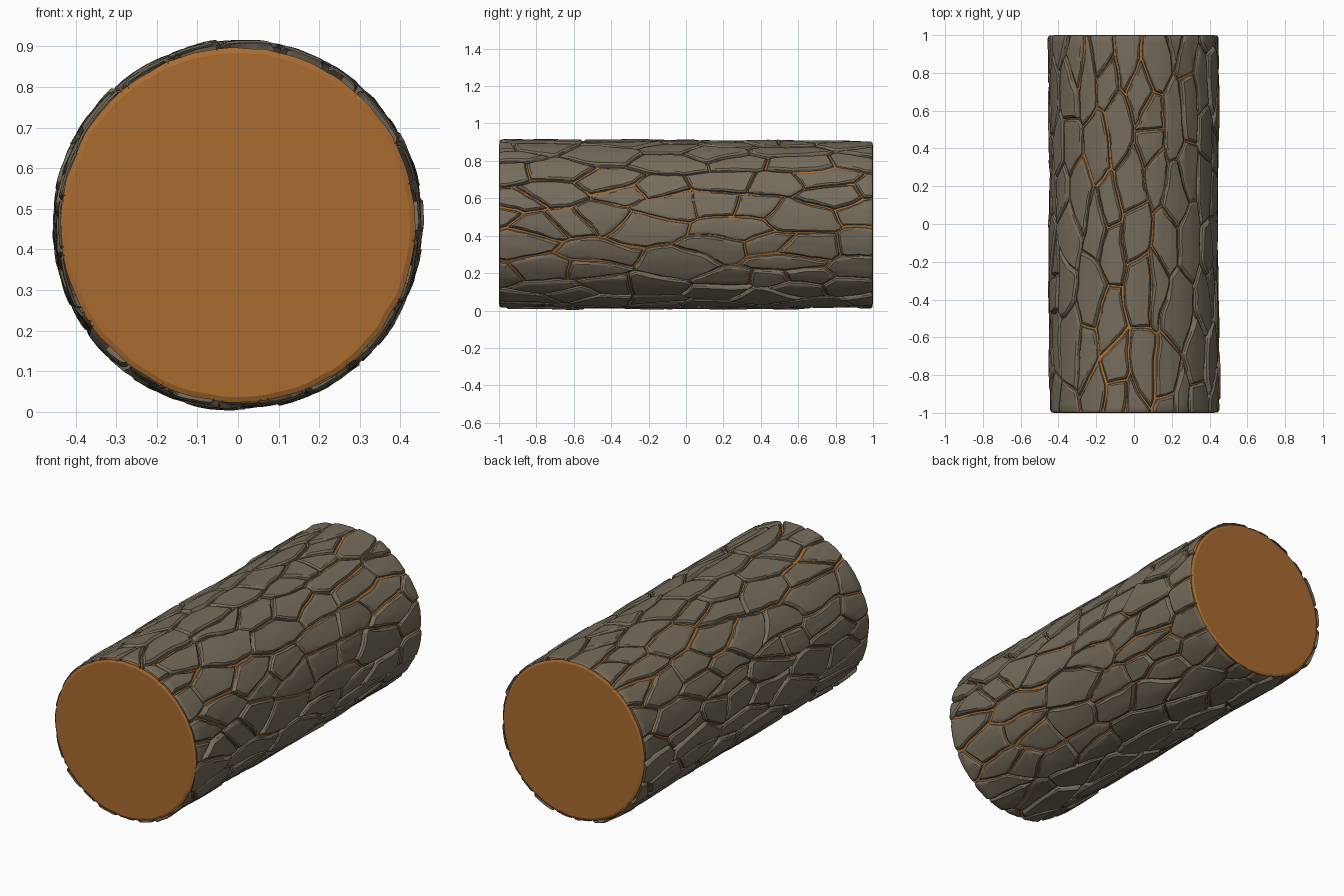
import bpy, bmesh, math, random
from mathutils import Vector, Matrix, noise

if "Cube" in bpy.data.objects:
    bpy.data.objects.remove(bpy.data.objects["Cube"])

random.seed(11)
R = 0.45                       # nominal bark radius
AXIS_Z = 0.46                  # height of the log axis
CIRC = 2 * math.pi * R
COLS, ROWS = 20, 8             # bark plates around / along the log
STRETCH = 0.42                 # plates are elongated along the log


def material(name, rgb):
    m = bpy.data.materials.new(name)
    m.diffuse_color = (*rgb, 1)
    m.use_nodes = True
    m.node_tree.nodes["Principled BSDF"].inputs["Base Color"].default_value = m.diffuse_color
    return m


bark_mat = material("bark_grey_brown", (0.18, 0.15, 0.105))
wood_mat = material("cut_wood_orange", (0.40, 0.15, 0.03))


def make_object(name, verts, faces, mat, angle):
    me = bpy.data.meshes.new(name)
    me.from_pydata(verts, [], faces)
    me.materials.append(mat)
    for p in me.polygons:
        p.use_smooth = True
    me.set_sharp_from_angle(angle=math.radians(angle))
    ob = bpy.data.objects.new(name, me)
    bpy.context.collection.objects.link(ob)
    return ob


def on_log(angle, r, y):
    return Vector((r * math.sin(angle), y, AXIS_Z + r * math.cos(angle)))


def ramp(x, a, b):
    return min(1.0, max(0.0, (x - a) / (b - a)))


# --- plate centres: staggered, jittered grid on the unrolled surface ---
seeds = []
for j in range(ROWS):
    for i in range(COLS):
        u = (i + 0.5 * (j % 2) + random.uniform(-0.42, 0.42)) * CIRC / COLS
        v = -1.12 + 2.24 * (j + 0.5 + random.uniform(-0.48, 0.48)) / ROWS
        seeds.append((u, v))
wrapped = [(u + k * CIRC, v) for u, v in seeds for k in (-1, 0, 1)]


def bark_plate(su, sv):
    """One plate: a flat patch trimmed by its neighbours, with bevelled rim."""
    gap = random.choice((0.0012, 0.002, 0.003, 0.004, 0.006))
    lift = random.uniform(-0.005, 0.005)
    tilt_u, tilt_v = random.uniform(-0.06, 0.06), random.uniform(-0.02, 0.02)
    near = sorted(wrapped, key=lambda s: (s[0] - su) ** 2 + ((s[1] - sv) * STRETCH) ** 2)[1:17]
    planes = []
    for nu, nv in near:
        n = Vector((su - nu, (sv - nv) * STRETCH ** 2, 0)).normalized()
        planes.append((Vector(((su + nu) / 2, (sv + nv) / 2, 0)), n))

    bm = bmesh.new()
    bmesh.ops.create_grid(bm, x_segments=26, y_segments=22, size=1,
                          matrix=Matrix.Translation((su, sv, 0)) @ Matrix.Diagonal((0.22, 0.5, 1, 1)))

    def cut(co, n, clear):
        res = bmesh.ops.bisect_plane(bm, geom=bm.verts[:] + bm.edges[:] + bm.faces[:], dist=1e-5,
                                     plane_co=co, plane_no=n, clear_inner=clear)
        return len(res["geom_cut"]) > 0

    rims = [(c, n) for c, n in planes if cut(c + n * gap, n, True)]
    for end in (-1, 1):
        n = Vector((0, -end, 0))
        if cut(Vector((0, end * 0.997, 0)), n, True):
            cut(Vector((0, end * 0.985, 0)), n, False)
    for extra in (0.004, 0.013):
        for c, n in rims:
            cut(c + n * (gap + extra), n, False)
    bm.verts.index_update()

    out = []
    for vert in bm.verts:
        u, v = vert.co.x, vert.co.y
        d = min((vert.co - c).dot(n) for c, n in planes) - gap
        a = u / R
        p = Vector((math.sin(a) * R, v, math.cos(a) * R))
        # wandering cracks
        q = Vector((p.x * 7, p.y * 5, p.z * 7))
        a += (noise.noise(q) * 0.022 + noise.noise(q * 4) * 0.006) / R
        y = v + noise.noise(q + Vector((9, 3, 5))) * 0.03 * ramp(1 - abs(v), 0, 0.15)
        # plate height: steep wall, rounded shoulder, grainy top
        grain = noise.noise(Vector((p.x * 32, p.y * 5, p.z * 32))) * 0.0025
        broad = noise.noise(p * 3.2) * 0.006
        top = 0.4505 + lift + broad + grain + tilt_u * (u - su) + tilt_v * (v - sv)
        top = min(0.4595, max(0.441, top))
        r = 0.428 + (top - 0.428) * (0.68 * ramp(d, 0, 0.004) + 0.32 * ramp(d, 0.004, 0.013))
        r -= 0.006 * (1 - ramp(1 - abs(v), 0.003, 0.015))
        out.append(on_log(a, r, y))
    faces = [[x.index for x in f.verts] for f in bm.faces]
    bm.free()
    return out, faces


# --- bark: all plates wrapped around the log ---
verts, faces = [], []
for su, sv in seeds:
    pv, pf = bark_plate(su, sv)
    base = len(verts)
    verts += pv
    faces += [[i + base for i in f] for f in pf]
make_object("bark", verts, faces, bark_mat, 32)

# --- wood core: lathed, with chamfered cut ends and a slightly ragged rim ---
SEG = 120
profile = [(0.424, -1.0), (0.437, -0.994), (0.432, -0.975),
           (0.432, 0.975), (0.437, 0.994), (0.424, 1.0)]
verts, faces = [], []
for k, (r, y) in enumerate(profile):
    for i in range(SEG):
        a = 2 * math.pi * i / SEG
        ragged = noise.noise(Vector((math.sin(a) * 9, y, math.cos(a) * 9))) * 0.004
        verts.append(on_log(a, r + (ragged if k not in (2, 3) else 0), y))
for k in range(len(profile) - 1):
    for i in range(SEG):
        j = (i + 1) % SEG
        faces.append([k * SEG + i, k * SEG + j, (k + 1) * SEG + j, (k + 1) * SEG + i])
last = (len(profile) - 1) * SEG
faces.append(list(range(SEG))[::-1])
faces.append([last + i for i in range(SEG)])
make_object("wood_core", verts, faces, wood_mat, 20)
